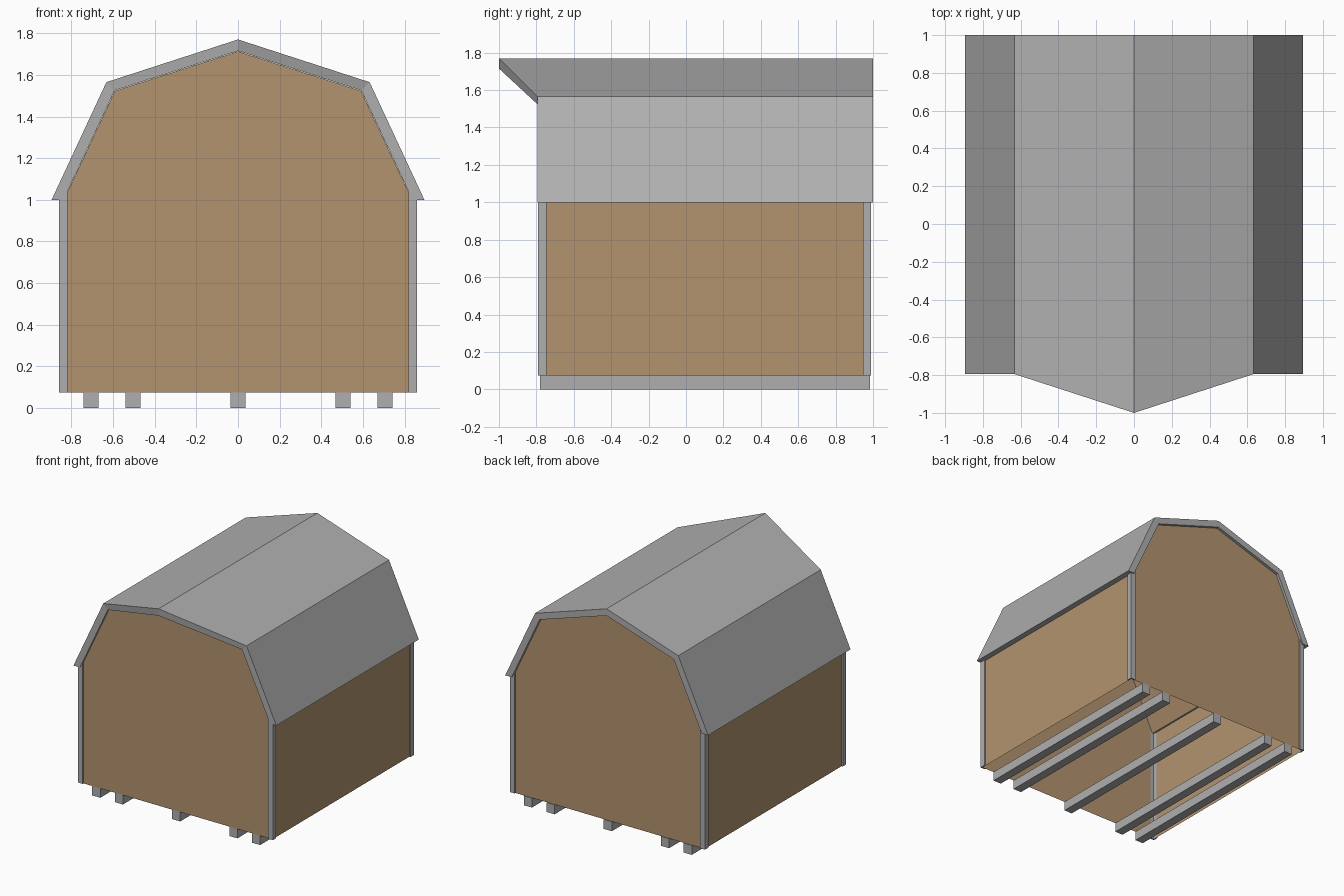
import bpy

if "Cube" in bpy.data.objects:
    bpy.data.objects.remove(bpy.data.objects["Cube"])


def material(name, rgb):
    m = bpy.data.materials.new(name)
    m.diffuse_color = (*rgb, 1.0)
    m.use_nodes = True
    m.node_tree.nodes["Principled BSDF"].inputs["Base Color"].default_value = m.diffuse_color
    return m


GRAY = material("metal gray", (0.43, 0.43, 0.43))
TAN = material("tan siding", (0.45, 0.295, 0.16))


def make(name, verts, faces, mat):
    mesh = bpy.data.meshes.new(name)
    mesh.from_pydata(verts, [], faces)
    mesh.materials.append(mat)
    ob = bpy.data.objects.new(name, mesh)
    bpy.context.collection.objects.link(ob)
    return ob


def mirror_profile(half):
    """Half profile runs from eave to ridge on +x; returns the full run."""
    return half + [(-x, z) for x, z in reversed(half[:-1])]


def box(name, x0, x1, y0, y1, z0, z1, mat):
    v = [(x, y, z) for x in (x0, x1) for y in (y0, y1) for z in (z0, z1)]
    f = [(0, 1, 3, 2), (4, 6, 7, 5), (0, 4, 5, 1),
         (2, 3, 7, 6), (0, 2, 6, 4), (1, 5, 7, 3)]
    return make(name, v, f, mat)


# thick gambrel roof, its ridge pushed forward over the front
outer = mirror_profile([(0.895, 1.0), (0.632, 1.565), (0, 1.77)])
inner = mirror_profile([(0.838, 1.0), (0.592, 1.525), (0, 1.715)])
n = len(outer)
verts = []
for run in (outer, inner):
    for end in (0, 1):
        for i, (x, z) in enumerate(run):
            front = -1.0 if i == n // 2 else -0.795
            verts.append((x, 1.0 if end else front, z))
OF, OB, IF, IB = 0, n, 2 * n, 3 * n
faces = []
for i in range(n - 1):
    j = i + 1
    faces += [(OF + i, OB + i, OB + j, OF + j), (IF + i, IF + j, IB + j, IB + i),
              (OF + i, OF + j, IF + j, IF + i), (OB + i, IB + i, IB + j, OB + j)]
e = n - 1
faces += [(OF, IF, IB, OB), (OF + e, OB + e, IB + e, IF + e)]
make("roof", verts, faces, GRAY)

# hollow walls: gables, sides and a lining under the roof, open at the bottom
body = mirror_profile([(0.85, 0.075), (0.85, 0.999), (0.837, 0.999),
                       (0.591, 1.523), (0, 1.713)])
m = len(body)
verts = [(x, y, z) for y in (-0.78, 0.98) for x, z in body]
faces = [tuple(reversed(range(m))), tuple(range(m, 2 * m))]
for i in range(m - 1):
    if i not in (1, m - 3):          # the ledge at the eave is the roof itself
        faces.append((i, i + 1, m + i + 1, m + i))
make("walls", verts, faces, TAN)

# L-shaped corner trims
for xn, sx in (("right", 1), ("left", -1)):
    for yn, ye, yw, yi in (("front", -0.79, -0.779, -0.747),
                           ("back", 0.99, 0.979, 0.947)):
        plan = [(0.86, ye), (0.86, yi), (0.849, yi), (0.849, yw), (0.818, yw), (0.818, ye)]
        if (sx > 0) == (yn == "front"):
            plan.reverse()
        # reversed or not, the plan must wind the same way seen from above
        area = sum(sx * (a[0] * b[1] - b[0] * a[1]) for a, b in zip(plan, plan[1:] + plan[:1]))
        if area < 0:
            plan.reverse()
        k = len(plan)
        # the top follows the underside of the roof on the inner edge
        v = [(sx * x, y, 0.075) for x, y in plan]
        v += [(sx * x, y, 1.043 if x < 0.82 else 1.0) for x, y in plan]
        f = [tuple(reversed(range(k))), tuple(range(k, 2 * k))]
        f += [(i, (i + 1) % k, k + (i + 1) % k, k + i) for i in range(k)]
        make(f"{yn}_{xn}_corner_trim", v, f, GRAY)

# floor skids
for i, x in enumerate((-0.705, -0.505, 0, 0.505, 0.705)):
    box(f"skid_{i + 1}", x - 0.036, x + 0.036, -0.78, 0.985, 0, 0.075, GRAY)
